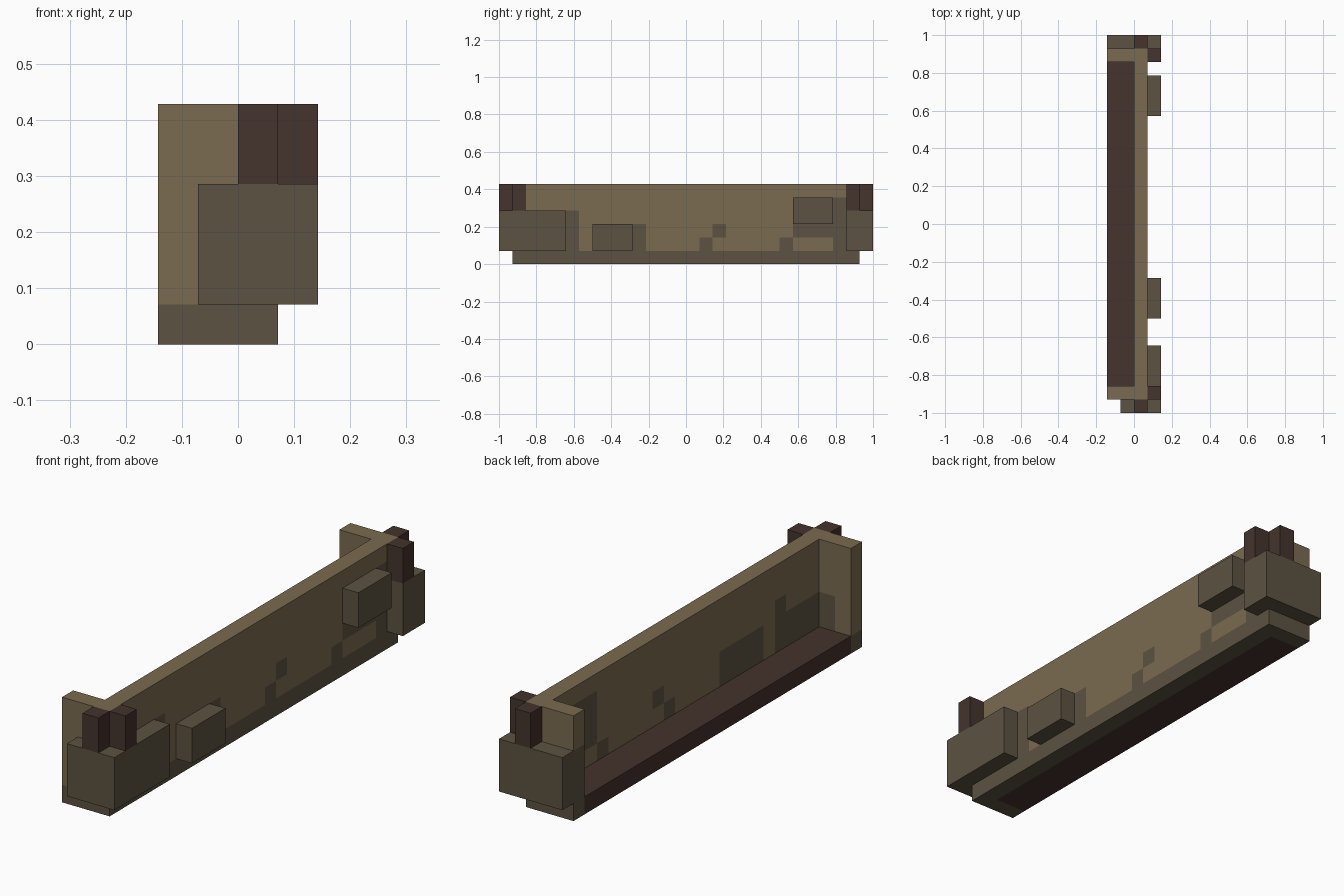
import bpy, bmesh
from mathutils import Vector
from math import floor

if "Cube" in bpy.data.objects:
    bpy.data.objects.remove(bpy.data.objects["Cube"], do_unlink=True)

U = 1 / 14  # one building unit; the model is 28 units long


def make_material(name, rgb):
    mat = bpy.data.materials.new(name)
    mat.use_nodes = True
    mat.diffuse_color = (*rgb, 1)
    mat.node_tree.nodes["Principled BSDF"].inputs["Base Color"].default_value = (*rgb, 1)
    return mat


TAN = make_material("tan_plaster", (0.198, 0.147, 0.080))
STONE = make_material("olive_stone", (0.107, 0.084, 0.053))
WOOD = make_material("dark_wood", (0.058, 0.033, 0.026))


def build(name, rects, z0, z1, mats, rule=None):
    """Raise a plan of unit squares (x0, x1, y0, y1) from z0 to z1."""
    bm = bmesh.new()
    cells = {(i, j) for x0, x1, y0, y1 in rects
             for i in range(x0, x1) for j in range(y0, y1)}
    for i, j in sorted(cells):
        bm.faces.new([bm.verts.new((i + a, j + b, z0))
                      for a, b in ((0, 0), (0, 1), (1, 1), (1, 0))])
    bmesh.ops.remove_doubles(bm, verts=bm.verts, dist=0.001)
    new = bmesh.ops.extrude_face_region(bm, geom=bm.faces[:], use_keep_orig=True)["geom"]
    bmesh.ops.translate(bm, vec=(0, 0, z1 - z0),
                        verts=[v for v in new if isinstance(v, bmesh.types.BMVert)])
    if rule:
        for z in range(z0 + 1, z1):
            bmesh.ops.bisect_plane(bm, geom=bm.verts[:] + bm.edges[:] + bm.faces[:],
                                   plane_co=(0, 0, z), plane_no=(0, 0, 1))
    bmesh.ops.recalc_face_normals(bm, faces=bm.faces)
    bm.normal_update()
    if rule:
        # colour each face by the unit cell it belongs to
        for f in bm.faces:
            c = f.calc_center_median() - f.normal * 0.5
            f.material_index = rule(floor(c.x), floor(c.y), floor(c.z))
    else:
        bmesh.ops.dissolve_limit(bm, angle_limit=0.01, verts=bm.verts, edges=bm.edges)
    bmesh.ops.scale(bm, vec=Vector((U, U, U)), verts=bm.verts)
    mesh = bpy.data.meshes.new(name)
    bm.to_mesh(mesh)
    bm.free()
    for m in mats:
        mesh.materials.append(m)
    obj = bpy.data.objects.new(name, mesh)
    bpy.context.collection.objects.link(obj)
    return obj


# Height range of the stone patches for each column along the wall
PATCH = {-9: (0, 4), 1: (0, 2), 2: (2, 3), 7: (0, 2), 11: (0, 5), 12: (0, 4)}
PATCH.update({j: (0, 3) for j in (-13, -12, -11, -10, -7, -6, -5, -4)})
PATCH.update({j: (2, 5) for j in (8, 9, 10)})


def wall_rule(i, j, k):
    if k == 0:
        return 1
    if j == -13 and i == -2:
        return 0
    lo, hi = PATCH.get(j, (0, 0))
    return int(lo <= k < hi)


# Long wall with a return at each end
build("wall", [(0, 1, -13, 13), (-2, 0, -13, -12), (-2, 0, 12, 13)],
      0, 6, [TAN, STONE], wall_rule)

# Floor between the returns
build("floor", [(-2, 0, -12, 12)], 0, 1, [WOOD])

# Stone buttresses wrapped around the two outer corners
build("front_buttress", [(-1, 2, -14, -13), (1, 2, -13, -9)], 1, 4, [STONE])
build("back_buttress", [(-2, 2, 13, 14), (1, 2, 12, 13)], 1, 4, [STONE])

# Stones standing out of the long wall
build("low_stone", [(1, 2, -7, -4)], 1, 3, [STONE])
build("high_stone", [(1, 2, 8, 11)], 3, 5, [STONE])

# Pairs of wooden posts on the buttresses
for end, outer, inner in (("front", -14, -13), ("back", 13, 12)):
    build(end + "_end_post", [(0, 1, outer, outer + 1)], 4, 6, [WOOD])
    build(end + "_side_post", [(1, 2, inner, inner + 1)], 4, 6, [WOOD])
